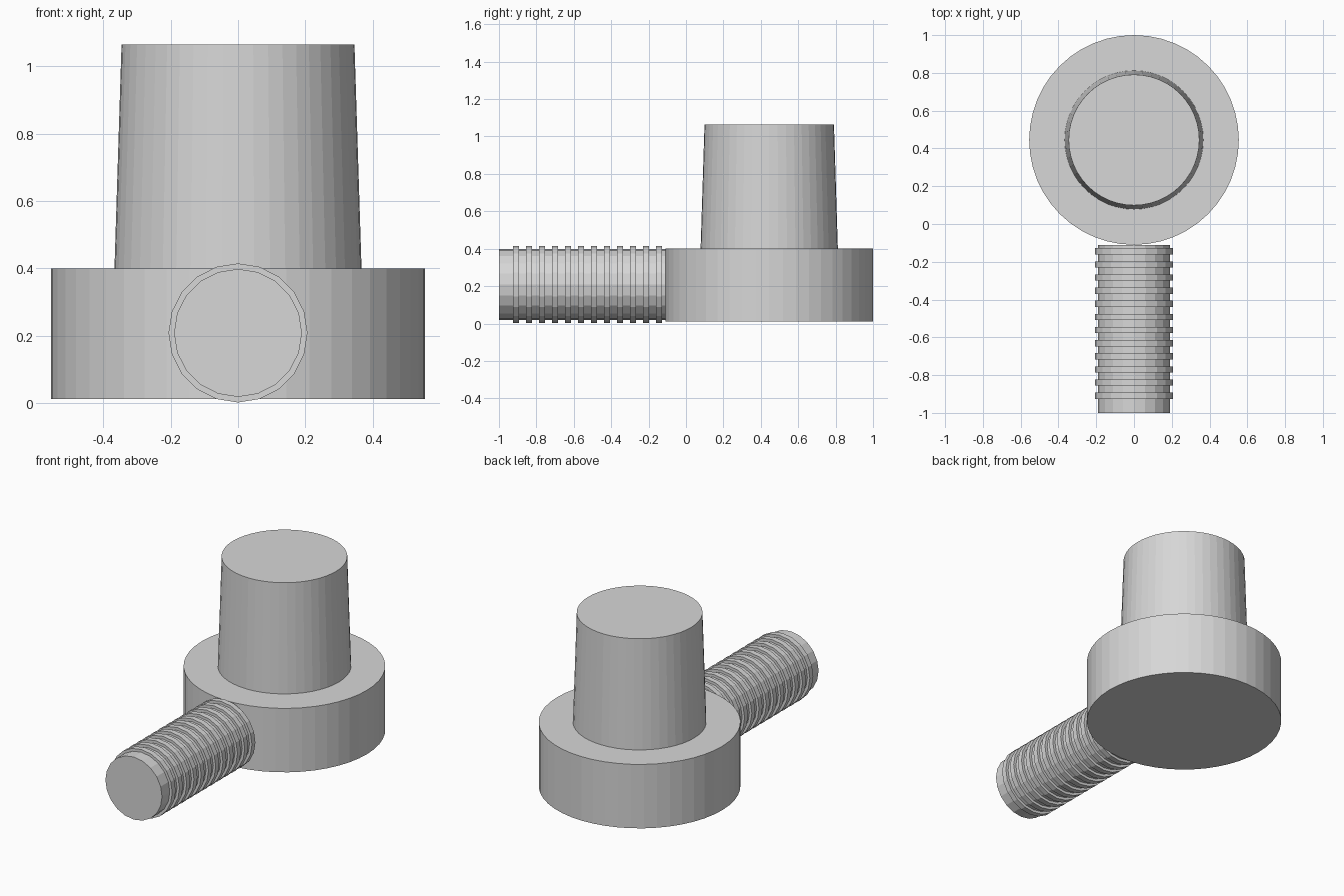
import bpy, bmesh, math
from mathutils import Matrix

if "Cube" in bpy.data.objects:
    bpy.data.objects.remove(bpy.data.objects["Cube"])

grey = bpy.data.materials.new("light grey")
grey.diffuse_color = (0.68, 0.68, 0.68, 1)
grey.use_nodes = True
grey.node_tree.nodes["Principled BSDF"].inputs["Base Color"].default_value = grey.diffuse_color


def lathe(name, profile, sides, matrix):
    """Closed solid of revolution about local z from (radius, height) points."""
    bm = bmesh.new()
    rings = []
    for r, h in profile:
        rings.append([bm.verts.new((r * math.cos(2 * math.pi * i / sides),
                                    r * math.sin(2 * math.pi * i / sides), h))
                      for i in range(sides)])
    for a, b in zip(rings, rings[1:]):
        for i in range(sides):
            j = (i + 1) % sides
            bm.faces.new((a[i], a[j], b[j], b[i]))
    bm.faces.new(rings[0][::-1])
    bm.faces.new(rings[-1])
    bm.transform(matrix)
    bmesh.ops.recalc_face_normals(bm, faces=bm.faces)
    mesh = bpy.data.meshes.new(name)
    bm.to_mesh(mesh)
    bm.free()
    mesh.materials.append(grey)
    obj = bpy.data.objects.new(name, mesh)
    bpy.context.collection.objects.link(obj)
    return obj


# Round base with the tapered post rising from it
upright = Matrix.Translation((0, 0.445, 0))
lathe("base_and_post",
      [(0.555, 0.012), (0.555, 0.40), (0.367, 0.40), (0.346, 1.065)],
      48, upright)

# Ribbed shaft pointing forward
SHAFT_R, RIB_R, RIB_W, PITCH = 0.190, 0.2065, 0.033, 0.0695
profile = [(SHAFT_R, 0.11)]
for k in range(12):
    start = 0.128 + k * PITCH
    end = start + RIB_W
    profile += [(SHAFT_R, start), (RIB_R, start), (RIB_R, end), (SHAFT_R, end)]
profile.append((SHAFT_R, 1.0))
forward = Matrix.Translation((0, 0, 0.2085)) @ Matrix.Rotation(math.pi / 2, 4, 'X')
lathe("ribbed_shaft", profile, 20, forward)
